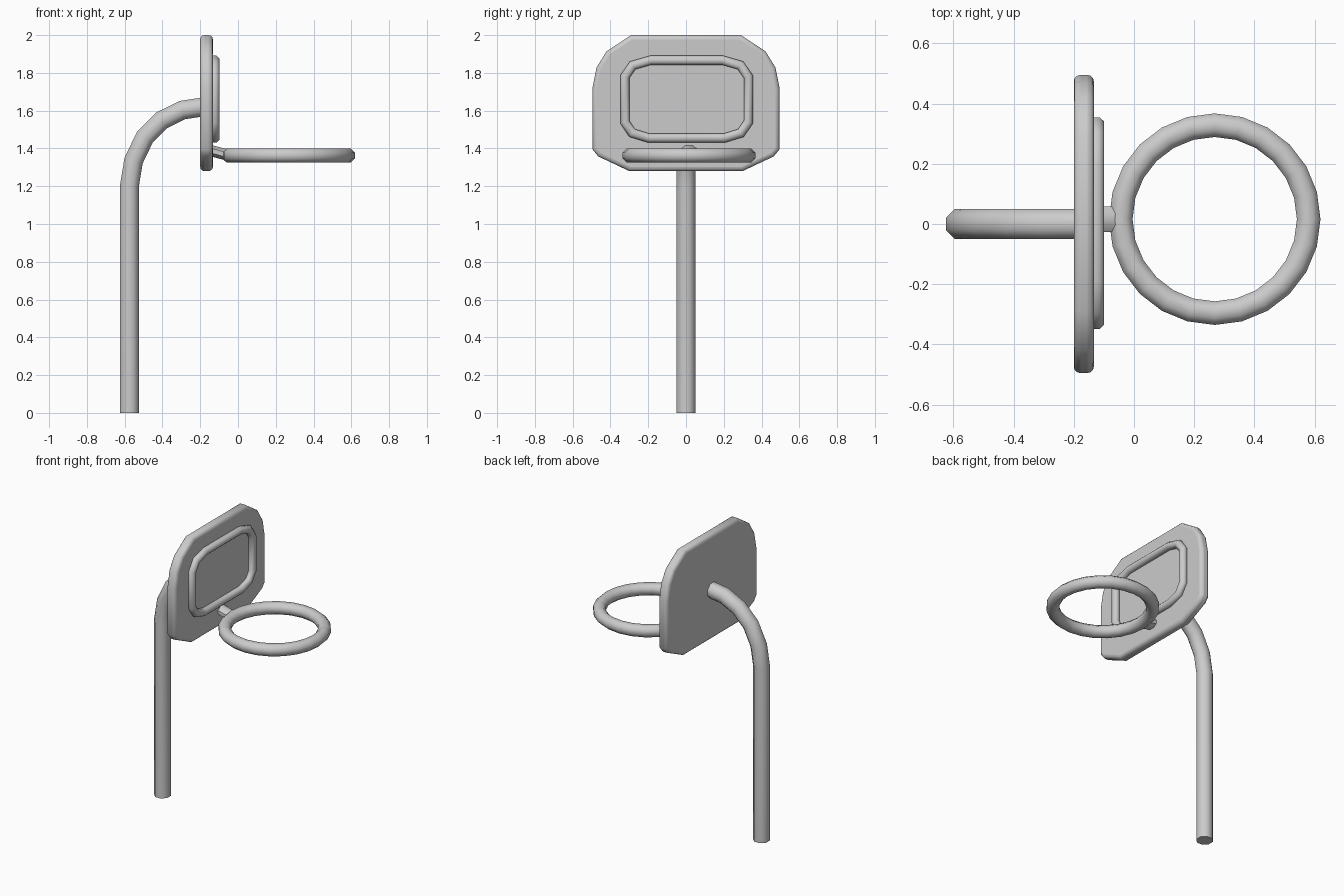
import bpy, bmesh, math
from mathutils import Vector

if "Cube" in bpy.data.objects:
    bpy.data.objects.remove(bpy.data.objects["Cube"])


def finish(name, bm, angle=50):
    bmesh.ops.recalc_face_normals(bm, faces=bm.faces)
    me = bpy.data.meshes.new(name)
    bm.to_mesh(me)
    bm.free()
    ob = bpy.data.objects.new(name, me)
    bpy.context.collection.objects.link(ob)
    bpy.ops.object.select_all(action='DESELECT')
    ob.select_set(True)
    bpy.context.view_layer.objects.active = ob
    bpy.ops.object.shade_smooth_by_angle(angle=math.radians(angle))
    return ob


def tube(name, path, normal, r_side, r_normal, sides=8, closed=False):
    """Sweep a mitred polygon section along a planar path."""
    pts = [Vector(p) for p in path]
    n, count = Vector(normal), len(path)
    bm = bmesh.new()
    rings = []
    for i, p in enumerate(pts):
        a = (p - pts[i - 1]).normalized() if closed or i > 0 else None
        b = (pts[(i + 1) % count] - p).normalized() if closed or i < count - 1 else None
        a, b = a or b, b or a
        t = (a + b).normalized()
        side = n.cross(t) / t.dot(a)
        ring = []
        for k in range(sides):
            w = 2 * math.pi * (k + 0.5) / sides
            ring.append(bm.verts.new(p + side * r_side * math.cos(w) + n * r_normal * math.sin(w)))
        rings.append(ring)
    for i in range(count if closed else count - 1):
        r0, r1 = rings[i], rings[(i + 1) % count]
        for k in range(sides):
            j = (k + 1) % sides
            bm.faces.new((r0[k], r0[j], r1[j], r1[k]))
    if not closed:
        bm.faces.new(rings[0])
        bm.faces.new(rings[-1])
    return finish(name, bm)


def mirrored(half):
    return half + [(-y, z) for y, z in reversed(half)]


# Bent pole
tube("pole", [(x, 0, z) for x, z in [
    (-0.575, 0), (-0.575, 1.2), (-0.553, 1.335), (-0.493, 1.46),
    (-0.402, 1.55), (-0.295, 1.603), (-0.17, 1.622)]], (0, 1, 0), 0.054, 0.054)

# Backboard with rounded rim
outline = mirrored([(0.29, 2.0), (0.42, 1.915), (0.473, 1.83), (0.495, 1.72),
                    (0.495, 1.395), (0.465, 1.358), (0.30, 1.28)])
bm = bmesh.new()
face = bm.faces.new([bm.verts.new((-0.2, y, z)) for y, z in outline])
ext = bmesh.ops.extrude_face_region(bm, geom=[face])
bmesh.ops.translate(bm, vec=(0.067, 0, 0),
                    verts=[v for v in ext["geom"] if isinstance(v, bmesh.types.BMVert)])
board = finish("backboard", bm)
bev = board.modifiers.new("rim", 'BEVEL')
bev.width, bev.segments = 0.022, 3
bev.limit_method, bev.angle_limit = 'ANGLE', math.radians(60)

# Raised target frame
frame = mirrored([(0.19, 1.867), (0.285, 1.84), (0.327, 1.78),
                  (0.327, 1.54), (0.288, 1.482), (0.20, 1.455)])
tube("target_frame", [(-0.124, y + 0.003, z) for y, z in frame], (1, 0, 0),
     0.026, 0.027, closed=True)

# Hoop
circle = [(0.268 + 0.312 * math.cos(2 * math.pi * i / 24),
           0.016 + 0.312 * math.sin(2 * math.pi * i / 24), 1.363) for i in range(24)]
tube("hoop", circle, (0, 0, 1), 0.042, 0.041, closed=True)

# Sloping bracket between board and hoop
tube("hoop_bracket", [(-0.15, 0.016, 1.39), (-0.045, 0.016, 1.362)], (0, 1, 0), 0.032, 0.046)
